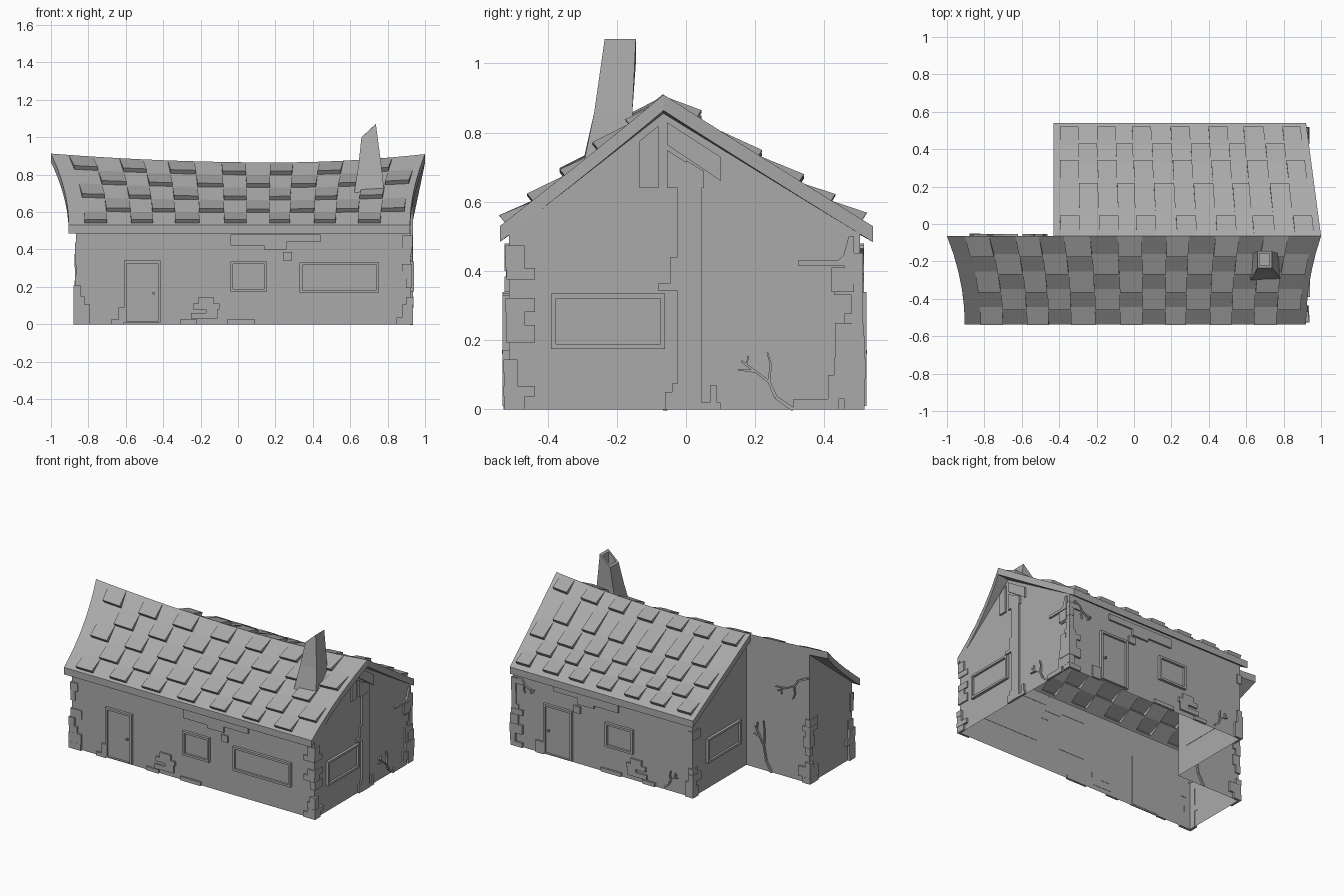
import bpy, bmesh, random
from mathutils import Vector

random.seed(4)
if "Cube" in bpy.data.objects:
    bpy.data.objects.remove(bpy.data.objects["Cube"])

stone = bpy.data.materials.new("plain_grey")
stone.use_nodes = True
GREY = (0.4, 0.4, 0.4, 1)
stone.diffuse_color = GREY
stone.node_tree.nodes["Principled BSDF"].inputs["Base Color"].default_value = GREY

RIGHT, LEFT, BAY = 0.922, -0.865, -0.4
FRONT, BACK, RIDGE, EAVE = -0.512, 0.503, -0.065, 0.53


def finish(bm, name, fix=True):
    if fix:
        bmesh.ops.recalc_face_normals(bm, faces=bm.faces)
    mesh = bpy.data.meshes.new(name)
    bm.to_mesh(mesh)
    bm.free()
    mesh.materials.append(stone)
    bpy.context.collection.objects.link(bpy.data.objects.new(name, mesh))


def face(bm, *points):
    bm.faces.new([bm.verts.new(p) for p in points])


def solid(bm, bottom, top):
    """Closed prism between two matching rings of points."""
    a = [bm.verts.new(p) for p in bottom]
    b = [bm.verts.new(p) for p in top]
    bm.faces.new(a)
    bm.faces.new(b)
    for i in range(len(a)):
        j = (i + 1) % len(a)
        bm.faces.new((a[i], a[j], b[j], b[i]))


# Each wall maps (along, height, outward) to a point
WALLS = {
    "front": lambda a, z, d: (a, FRONT - d, z),
    "right": lambda a, z, d: (RIGHT + d, a, z),
    "back": lambda a, z, d: (a, BACK + d, z),
    "bay": lambda a, z, d: (BAY - d, a, z),
    "recess": lambda a, z, d: (a, RIDGE + d, z),
    "left": lambda a, z, d: (LEFT - d, a, z),
}


def panel(bm, wall, pts, d=0.012):
    f = WALLS[wall]
    solid(bm, [f(a, z, -0.002) for a, z in pts], [f(a, z, d) for a, z in pts])


def plate(bm, wall, a0, a1, z0, z1, d=0.012):
    panel(bm, wall, [(a0, z0), (a1, z0), (a1, z1), (a0, z1)], d)


def ridge_z(x):
    return 0.865 + (0.033 if x < 0.2 else 0.07) * (x - 0.2) ** 2


def roof(side, u, t, h=0.0):
    """Point on a roof slope: u along the ridge, t down the slope, h outward."""
    curve = 1 - (1 - t) ** 2
    if side == "front":
        x0, x1, eave, n = -1 + 0.095 * curve, 1 - 0.08 * curve, -0.538, (-0.62, 0.78)
    else:
        x0, x1, eave, n = -0.43, 1 - 0.08 * t, 0.54, (0.53, 0.85)
    x = x0 + (x1 - x0) * u
    z = ridge_z(x)
    return Vector((x, RIDGE + (eave - RIDGE) * t + n[0] * h, z + (EAVE - z) * t + n[1] * h))


# Wall shell, open below, rising to the underside of the roof
def wall_top(x, y):
    t = (RIDGE - y) / 0.473 if y < RIDGE else (y - RIDGE) / 0.605
    return ridge_z(x) + (EAVE - ridge_z(x)) * t - 0.038


bm = bmesh.new()
plan = [(LEFT, FRONT), (RIGHT, FRONT), (RIGHT, RIDGE), (RIGHT, BACK),
        (BAY, BACK), (BAY, RIDGE), (LEFT, RIDGE)]
low = [bm.verts.new((x, y, 0)) for x, y in plan]
high = [bm.verts.new((x, y, wall_top(x, y))) for x, y in plan]
for i in range(len(plan)):
    j = (i + 1) % len(plan)
    bm.faces.new((low[i], low[j], high[j], high[i]))
finish(bm, "walls", fix=False)


# Roof slopes: one shell of cells in which every other cell lifts as a shingle
def slope(side, columns, margins, rows, lift):
    bm = bmesh.new()
    m0, m1 = margins
    us = [0] + [m0 + (m1 - m0) * i / columns + random.uniform(-0.006, 0.006)
                for i in range(columns + 1)] + [1]
    ts = rows + [1]
    for i, (u0, u1) in enumerate(zip(us, us[1:])):
        for j, (t0, t1) in enumerate(zip(ts, ts[1:])):
            shingle = 0 < i <= columns and j < len(rows) - 1 and (i + j) % 2 == 1
            h = lift if shingle else 0
            a, b = roof(side, u0, t0), roof(side, u1, t0)
            c, d = roof(side, u1, t1, h), roof(side, u0, t1, h)
            face(bm, a, b, c, d)
            if shingle:
                c0, d0 = roof(side, u1, t1), roof(side, u0, t1)
                face(bm, d, c, c0, d0)
                face(bm, a, d, d0)
                face(bm, b, c0, c)
    bmesh.ops.remove_doubles(bm, verts=bm.verts, dist=0.0002)
    up = [f for f in bm.faces if f.normal.z < 0]
    bmesh.ops.reverse_faces(bm, faces=up)
    finish(bm, side + "_roof_shingles", fix=False)


slope("front", 14, (0.05, 0.985), [0, 0.2, 0.4, 0.6, 0.8, 0.97], 0.026)
slope("back", 13, (0.02, 0.975), [0, 0.16, 0.45, 0.65, 0.8, 0.95], 0.024)


# Roof rims: hanging edge boards with a narrow soffit over the walls
def rim(side, ridge_start, inner_left, inner_right, inner_eave):
    bm = bmesh.new()
    n = 12
    steps = [i / n for i in range(n + 1)]
    path = [(ridge_start * (1 - s), 0) for s in steps] if ridge_start else []
    path += [(0, s) for s in steps] + [(s, 1) for s in steps] + [(1, 1 - s) for s in steps]
    drop = Vector((0, 0, -0.046))
    for p, q in zip(path, path[1:]):
        if p == q:
            continue
        inner = [(min(max(u, inner_left), inner_right), min(t, inner_eave)) for u, t in (p, q)]
        a, b = roof(side, *p), roof(side, *q)
        face(bm, a, b, b + drop, a + drop)
        if p[1] + q[1] > 0:
            c, d = roof(side, *inner[0]), roof(side, *inner[1])
            if (c - d).length > 0.0001:
                face(bm, a + drop, b + drop, d + drop, c + drop)
            else:
                face(bm, a + drop, b + drop, c + drop)
    bmesh.ops.remove_doubles(bm, verts=bm.verts, dist=0.0002)
    finish(bm, side + "_roof_rim")


rim("front", 0.3, 0.068, 0.962, 0.945)
rim("back", 0, 0.025, 0.945, 0.94)

# Leaning chimney with a hollow, slanted mouth
bm = bmesh.new()


def chimney_ring(x0, x1, y0, y1, z0, z1):
    return [bm.verts.new(p) for p in ((x0, y0, z0), (x1, y0, z1), (x1, y1, z1), (x0, y1, z0))]


rings = [chimney_ring(0.615, 0.79, -0.31, -0.16, 0.66, 0.64),
         chimney_ring(0.645, 0.765, -0.265, -0.155, 0.86, 0.86),
         chimney_ring(0.66, 0.737, -0.235, -0.145, 1.0, 1.07),
         chimney_ring(0.672, 0.725, -0.222, -0.158, 1.01, 1.06),
         chimney_ring(0.672, 0.725, -0.222, -0.158, 0.88, 0.88)]
for a, b in zip(rings, rings[1:]):
    for i in range(4):
        j = (i + 1) % 4
        bm.faces.new((a[i], a[j], b[j], b[i]))
bm.faces.new(rings[-1])
finish(bm, "chimney", fix=False)


# Doors and windows: raised frame around a thin pane
def opening(name, wall, a0, a1, z0, z1, door=False):
    bm = bmesh.new()
    w, d = 0.014, 0.018
    plate(bm, wall, a0, a0 + w, z0, z1, d)
    plate(bm, wall, a1 - w, a1, z0, z1, d)
    plate(bm, wall, a0 + w, a1 - w, z1 - w, z1, d)
    plate(bm, wall, a0 + w, a1 - w, z0, z0 + (0.005 if door else w), d)
    plate(bm, wall, a0 + w, a1 - w, z0 + 0.004, z1 - w, 0.004)
    if door:
        plate(bm, wall, a1 - 0.042, a1 - 0.03, 0.16, 0.172, 0.02)
    finish(bm, name)


opening("front_door", "front", -0.61, -0.415, 0.01, 0.34, True)
opening("front_small_window", "front", -0.04, 0.155, 0.175, 0.335)
opening("front_wide_window", "front", 0.33, 0.755, 0.17, 0.33)
opening("right_window", "right", -0.39, -0.06, 0.175, 0.335)
opening("back_door", "back", 0.48, 0.69, 0.01, 0.34, True)
opening("back_window", "back", 0.03, 0.235, 0.175, 0.335)
opening("bay_window", "bay", 0.01, 0.36, 0.175, 0.335)

# Corner stones: uneven blocks on both walls of each outer corner
bm = bmesh.new()
for wall_a, a, sa, wall_b, b, sb in (
        ("front", RIGHT, -1, "right", FRONT, 1), ("right", BACK, -1, "back", RIGHT, -1),
        ("back", BAY, 1, "bay", BACK, -1), ("front", LEFT, 1, "left", FRONT, 1),
        ("left", RIDGE, -1, "recess", LEFT, 1)):
    z = 0.0
    while z < 0.44:
        z1 = min(z + random.uniform(0.03, 0.07), 0.49)
        if random.random() < 0.72:
            d = random.uniform(0.012, 0.016) if z < 0.15 else random.uniform(0.006, 0.01)
            for wall, start, sign in ((wall_a, a, sa), (wall_b, b, sb)):
                reach = random.choice((0.025, 0.045, 0.075))
                plate(bm, wall, start - sign * d, start + sign * reach, z, z1, d)
        z = z1
finish(bm, "corner_stones")

# Loose stones and worn plaster on the long walls
bm = bmesh.new()
for wall, shift in (("front", 0.0), ("back", 0.18)):
    for a0, a1, z0, z1 in ((-0.25, -0.17, 0.03, 0.06), (-0.24, -0.1, 0.08, 0.11),
                           (-0.21, -0.13, 0.11, 0.145), (-0.17, -0.11, 0.03, 0.08),
                           (-0.31, -0.22, 0, 0.025), (-0.06, 0.09, 0, 0.025),
                           (-0.04, 0.14, 0.42, 0.48), (0.14, 0.26, 0.4, 0.48),
                           (0.26, 0.44, 0.44, 0.48), (0.24, 0.29, 0.34, 0.385)):
        plate(bm, wall, a0 + shift, a1 + shift, z0, z1)
plate(bm, "front", -0.68, -0.61, 0, 0.025)
plate(bm, "front", -0.64, -0.61, 0.025, 0.09)
plate(bm, "back", 0.69, 0.75, 0, 0.08)
finish(bm, "wall_stones")

# Right gable timbers and stones
bm = bmesh.new()
plate(bm, "right", -0.025, 0.045, 0, 0.64, 0.014)
for a0, a1, z0, z1 in ((-0.06, -0.025, 0, 0.05), (-0.04, -0.025, 0.05, 0.075),
                       (0.045, 0.1, 0, 0.02), (0.07, 0.09, 0.02, 0.07),
                       (-0.08, -0.025, 0.342, 0.365), (-0.045, -0.025, 0.365, 0.44),
                       (0.31, 0.44, 0, 0.03), (0.41, 0.48, 0.03, 0.1),
                       (0.43, 0.48, 0.14, 0.25), (0.42, 0.485, 0.34, 0.41)):
    plate(bm, "right", a0, a1, z0, z1)
for pts in ([(-0.135, 0.64), (-0.08, 0.64), (-0.08, 0.82), (-0.135, 0.775)],
            [(-0.055, 0.64), (0, 0.64), (0, 0.715), (-0.055, 0.75)],
            [(-0.055, 0.765), (0.05, 0.695), (0.1, 0.66), (0.1, 0.73), (-0.055, 0.83)],
            [(0, 0.64), (0.05, 0.64), (0.05, 0.69), (0, 0.72)],
            [(0.325, 0.415), (0.485, 0.415), (0.485, 0.5), (0.47, 0.5),
             (0.455, 0.445), (0.44, 0.432), (0.325, 0.432)]):
    panel(bm, "right", pts)
finish(bm, "gable_timbers")


# Bare branching twigs flat against the walls
def twig(bm, wall, pts, w0, w1):
    widths = [w0 + (w1 - w0) * i / (len(pts) - 1) for i in range(len(pts))]
    for i in range(len(pts) - 1):
        p, q = Vector(pts[i]), Vector(pts[i + 1])
        side = (q - p).normalized().orthogonal()
        panel(bm, wall, [p + side * widths[i], q + side * widths[i + 1],
                         q - side * widths[i + 1], p - side * widths[i]])


BRANCHES = (([(0, 0), (-0.05, 0.035), (-0.07, 0.08), (-0.15, 0.14)], 0.006, 0.003),
            ([(-0.07, 0.08), (-0.065, 0.13), (-0.075, 0.165)], 0.004, 0.002),
            ([(-0.11, 0.11), (-0.16, 0.115)], 0.004, 0.002),
            ([(-0.135, 0.13), (-0.13, 0.155)], 0.003, 0.002))
bm = bmesh.new()
for wall, a, z, sa, sz in (("right", 0.31, 0, 1, 1), ("recess", -0.59, 0, -0.8, 2),
                           ("recess", -0.86, 0.7, -1.5, -1.0),
                           ("back", 0.89, 0.47, 0.8, -0.6), ("back", -0.2, 0.02, 0.6, 0.7)):
    for pts, w0, w1 in BRANCHES:
        twig(bm, wall, [(a + sa * p, z + sz * q) for p, q in pts], w0, w1)
finish(bm, "wall_twigs")
